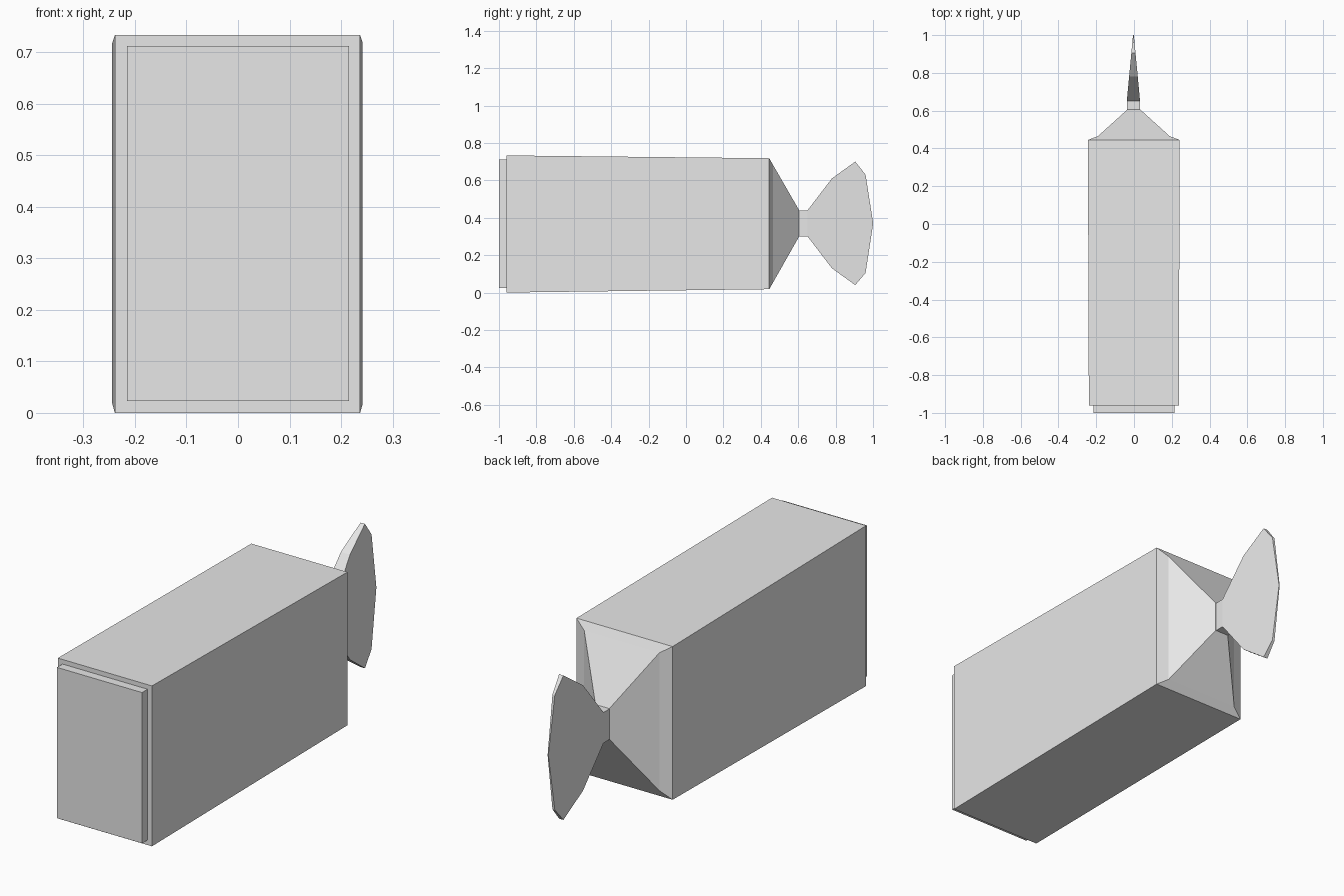
import bpy
import bmesh

if "Cube" in bpy.data.objects:
    bpy.data.objects.remove(bpy.data.objects["Cube"], do_unlink=True)

grey = bpy.data.materials.new("light_grey")
grey.use_nodes = True
colour = (0.8, 0.8, 0.8, 1)
grey.diffuse_color = colour
grey.node_tree.nodes["Principled BSDF"].inputs["Base Color"].default_value = colour


def loft(name, rings, cx=0.0):
    """Closed loft through rectangles given as (y, half width, bottom, top)."""
    bm = bmesh.new()
    loops = []
    for y, w, lo, hi in rings:
        corners = ((-w, lo), (w, lo), (w, hi), (-w, hi))
        loops.append([bm.verts.new((cx + x, y, z)) for x, z in corners])
    for a, b in zip(loops, loops[1:]):
        for i in range(4):
            j = (i + 1) % 4
            bm.faces.new((a[i], a[j], b[j], b[i]))
    bm.faces.new(loops[0])
    bm.faces.new(loops[-1])
    bmesh.ops.recalc_face_normals(bm, faces=bm.faces)
    mesh = bpy.data.meshes.new(name)
    bm.to_mesh(mesh)
    bm.free()
    mesh.materials.append(grey)
    obj = bpy.data.objects.new(name, mesh)
    bpy.context.collection.objects.link(obj)
    return obj


# Inset front plate
loft("front_plate", [(-1, 0.215, 0.023, 0.712), (-0.95, 0.215, 0.023, 0.712)])

# Long box, widening slightly and losing height to the back, then pinched
loft("box_body", [
    (-0.96, 0.238, 0.0, 0.733),
    (0.445, 0.243, 0.018, 0.718),
    (0.465, 0.19, 0.053, 0.683),
    (0.605, 0.035, 0.3, 0.44),
], cx=-0.001)

# Narrow neck flaring into a thin fan
loft("tail_fan", [
    (0.605, 0.035, 0.3, 0.44),
    (0.65, 0.035, 0.3, 0.44),
    (0.78, 0.023, 0.13, 0.61),
    (0.905, 0.011, 0.04, 0.7),
    (0.96, 0.006, 0.105, 0.63),
    (1.0, 0.002, 0.365, 0.375),
], cx=-0.003)
